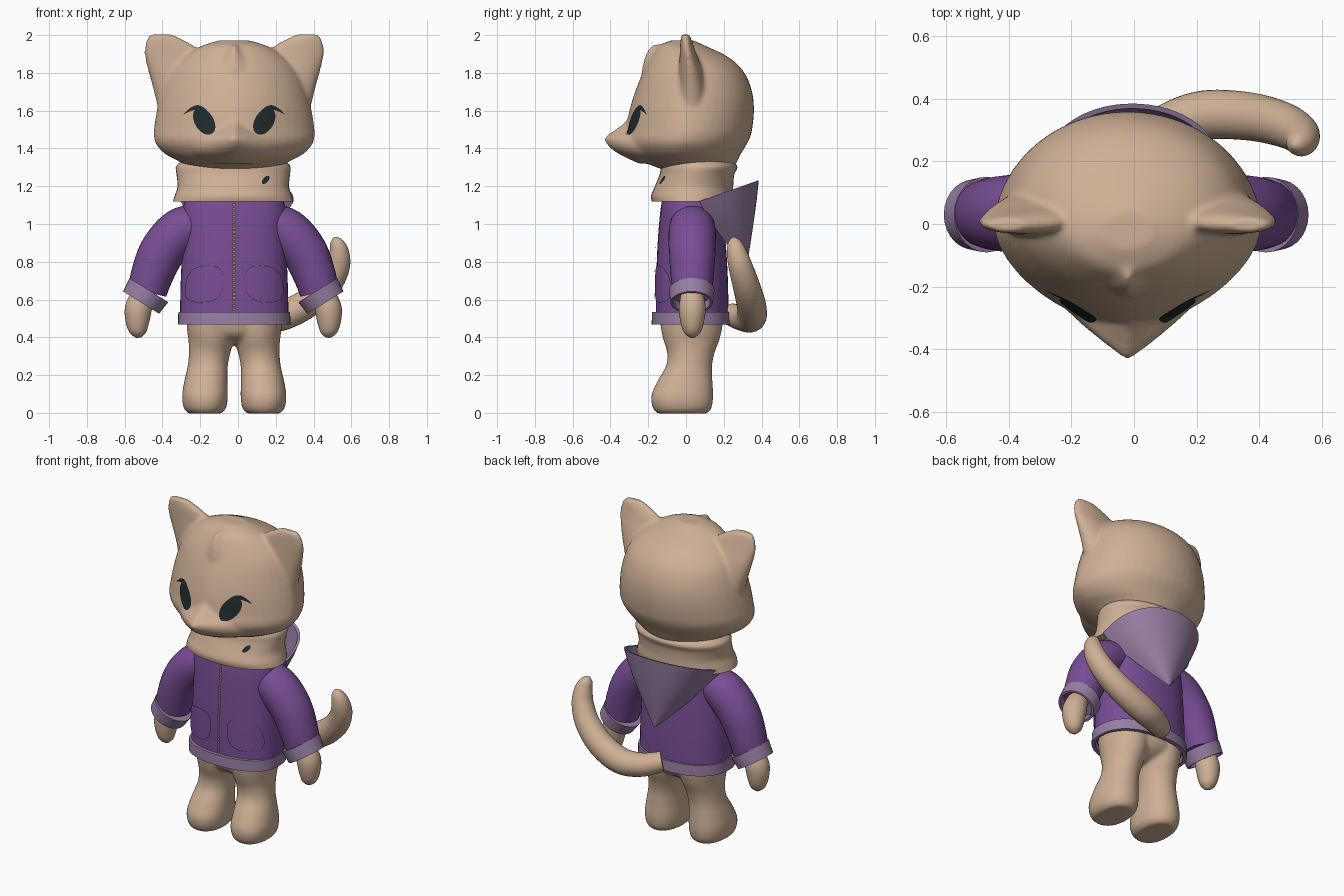
import bpy, bmesh, math
from mathutils import Vector
from mathutils.bvhtree import BVHTree

if "Cube" in bpy.data.objects:
    bpy.data.objects.remove(bpy.data.objects["Cube"], do_unlink=True)

CX = -0.02  # body centre line


def material(name, r, g, b):
    m = bpy.data.materials.new(name)
    m.use_nodes = True
    m.diffuse_color = (r, g, b, 1)
    bsdf = next(n for n in m.node_tree.nodes if n.type == 'BSDF_PRINCIPLED')
    bsdf.inputs["Base Color"].default_value = (r, g, b, 1)
    bsdf.inputs["Roughness"].default_value = 0.8
    return m


FUR = material("tan fur", 0.62, 0.435, 0.305)
PURPLE = material("purple cloth", 0.19, 0.075, 0.30)
TRIM = material("lilac trim", 0.31, 0.21, 0.37)
DARK = material("dark eye", 0.014, 0.023, 0.026)
ZIP = material("zip brass", 0.36, 0.24, 0.15)


def resample(rows, k=4):
    """Catmull-Rom interpolation of number rows."""
    out = []
    for i in range(len(rows) - 1):
        quad = [rows[max(i - 1, 0)], rows[i], rows[i + 1], rows[min(i + 2, len(rows) - 1)]]
        for j in range(k):
            t = j / k
            out.append([0.5 * (2 * b + (c - a) * t + (2 * a - 5 * b + 4 * c - d) * t * t
                               + (3 * b - a - 3 * c + d) * t ** 3) for a, b, c, d in zip(*quad)])
    return out + [list(rows[-1])]


def skin(bm, rings):
    """Bridge closed rings of points and cap the ends; returns the side faces row by row."""
    vs = [[bm.verts.new(p) for p in ring] for ring in rings]
    n = len(vs[0])
    rows = [[bm.faces.new((a[i], a[(i + 1) % n], b[(i + 1) % n], b[i])) for i in range(n)]
            for a, b in zip(vs, vs[1:])]
    bm.faces.new(vs[0][::-1])
    bm.faces.new(vs[-1])
    return rows


def oval(z, cx, rx, yf, yb, p, n=48):
    """Horizontal ring; p shapes the front half (low is pointed)."""
    ym, pts = yf + 0.47 * (yb - yf), []
    for i in range(n):
        c, s = math.cos(math.tau * i / n), math.sin(math.tau * i / n)
        e = 2 / p if s < 0 else 2 / max(p, 2)
        x = math.copysign(abs(c) ** e, c) * rx
        y = abs(s) ** e * ((yf if s < 0 else yb) - ym)
        pts.append((CX + cx + x, ym + y, z))
    return pts


def loft(bm, rows, k=4):
    skin(bm, [oval(*r) for r in (resample(rows, k) if k else rows)])


def disc(centre, axis, r, squash=1.0, n=28):
    side = axis.cross(Vector((0, 1, 0))).normalized()
    up = side.cross(axis).normalized() * squash
    return [centre + side * r * math.cos(math.tau * i / n) + up * r * math.sin(math.tau * i / n)
            for i in range(n)]


def tube(bm, rows, squash=1.0):
    """Round tube through rows of x, y, z, radius."""
    rows = resample(rows, 6)
    pts = [Vector(r[:3]) for r in rows]
    last = len(pts) - 1
    skin(bm, [disc(p, (pts[min(i + 1, last)] - pts[max(i - 1, 0)]).normalized(), rows[i][3], squash)
              for i, p in enumerate(pts)])


def finish(name, bm, *mats, voxel=0, recalc=True, angle=40):
    if recalc:
        bmesh.ops.recalc_face_normals(bm, faces=bm.faces[:])
    me = bpy.data.meshes.new(name)
    bm.to_mesh(me)
    bm.free()
    ob = bpy.data.objects.new(name, me)
    bpy.context.scene.collection.objects.link(ob)
    if voxel:  # fuse overlapping volumes into one soft skin
        mod = ob.modifiers.new("fuse", 'REMESH')
        mod.mode, mod.voxel_size = 'VOXEL', voxel
        mod = ob.modifiers.new("soften", 'SMOOTH')
        mod.factor, mod.iterations = 0.5, 8
        dg = bpy.context.evaluated_depsgraph_get()
        ob.data = me = bpy.data.meshes.new_from_object(ob.evaluated_get(dg))
        ob.modifiers.clear()
    me.materials.clear()
    for m in mats:
        me.materials.append(m)
    for poly in me.polygons:
        poly.use_smooth = True
    if not voxel:
        me.set_sharp_from_angle(angle=math.radians(angle))
    return ob


def patch(name, target, shape, mat, lift=0.005, nu=28, nv=8):
    """Thin plate laid on the front of target; shape(u, v) gives x, z."""
    tree = BVHTree.FromObject(target, bpy.context.evaluated_depsgraph_get())
    bm, grid = bmesh.new(), []
    for j in range(nv + 1):
        row = []
        for i in range(nu + 1):
            x, z = shape(i / nu, j / nv)
            hit, nor, _, _ = tree.ray_cast(Vector((x, -2, z)), Vector((0, 1, 0)))
            row.append(bm.verts.new(hit + nor * lift if hit else (x, 0, z)))
        grid.append(row)
    for a, b in zip(grid, grid[1:]):
        for i in range(nu):
            bm.faces.new((a[i], a[i + 1], b[i + 1], b[i]))
    bmesh.ops.remove_doubles(bm, verts=bm.verts[:], dist=0.0002)
    bmesh.ops.recalc_face_normals(bm, faces=bm.faces[:])
    if sum(f.normal.y * f.calc_area() for f in bm.faces) > 0:
        bmesh.ops.reverse_faces(bm, faces=bm.faces[:])
    return finish(name, bm, mat, recalc=False)


# Head: skull, snout, forehead tuft and thin wide ears
bm = bmesh.new()
loft(bm, [(1.28, 0, .21, -.10, .24, 2), (1.33, 0, .29, -.23, .27, 1.8), (1.37, 0, .365, -.29, .29, 1.7),
          (1.42, 0, .412, -.325, .32, 1.65), (1.46, 0, .425, -.33, .34, 1.65), (1.50, 0, .425, -.32, .35, 1.65),
          (1.6, 0, .41, -.30, .36, 1.7), (1.7, 0, .385, -.27, .35, 1.75), (1.8, 0, .345, -.23, .31, 1.8),
          (1.88, 0, .275, -.19, .23, 1.8), (1.94, 0, .18, -.15, .11, 1.8), (1.972, 0, .08, -.08, .04, 2)])
loft(bm, [(1.32, 0, .16, -.25, 0, 1.6), (1.37, 0, .23, -.355, 0, 1.4), (1.415, 0, .24, -.415, 0, 1.2),
          (1.455, 0, .22, -.434, 0, 1.1), (1.49, 0, .17, -.39, 0, 1.15), (1.53, 0, .09, -.335, 0, 1.4),
          (1.57, 0, .04, -.30, 0, 1.6)])
loft(bm, [(1.74, 0, .16, -.24, 0, 1.6), (1.81, 0, .15, -.234, 0, 1.5), (1.87, 0, .11, -.222, 0, 1.4),
          (1.92, 0, .06, -.203, 0, 1.3), (1.95, 0, .025, -.175, 0, 1.5)])
for s in (1, -1):
    loft(bm, [(1.62, s * .275, .13, -.05, .12, 2), (1.72, s * .285, .145, -.042, .11, 2),
              (1.82, s * .305, .153, -.037, .085, 2), (1.9, s * .323, .153, -.033, .055, 2),
              (1.95, s * .347, .125, -.031, .038, 2), (1.982, s * .372, .09, -.028, .027, 2),
              (2.003, s * .385, .06, -.024, .018, 2)])
head = finish("head", bm, FUR, voxel=0.011)

# Neck ruff
bm = bmesh.new()
loft(bm, [(1.118, -.005, .32, -.18, .24, 2.1), (1.15, -.005, .31, -.185, .25, 2.1),
          (1.2, -.005, .295, -.165, .25, 2.1), (1.26, -.005, .30, -.14, .255, 2.1),
          (1.31, -.005, .30, -.13, .27, 2.1), (1.36, 0, .24, -.1, .2, 2.1)])
neck = finish("neck", bm, FUR)

# Eyes, lashes and neck mark
for s, side in ((1, "left"), (-1, "right")):
    def eye(u, v, s=s):
        a = math.tau * u
        x, z = .054 * v * math.cos(a), .072 * v * math.sin(a)
        return CX + s * (.157 + x + .32 * z), 1.542 + z

    def lash(u, v, s=s):
        w = .024 * math.sin(math.pi * min(1, u * .85 + .12))
        return CX + s * (.13 + .135 * u), 1.58 + .036 * math.sin(math.pi * u ** .9) + w * (v - .5)
    patch(side + "_eye", head, eye, DARK)
    patch(side + "_lash", head, lash, DARK, nv=2)
patch("neck_mark", neck, lambda u, v: (.145 + .02 * v * math.cos(math.tau * u - .6),
                                       1.232 + .022 * v * math.sin(math.tau * u)), DARK)

# Legs and hips
bm = bmesh.new()
loft(bm, [(.365, 0, .04, -.03, .08, 2), (.40, 0, .15, -.10, .15, 2),
          (.45, 0, .24, -.13, .19, 2.1), (.55, 0, .255, -.145, .2, 2.1)])
for s in (1, -1):
    loft(bm, [(-.004, s * .155, .085, -.15, .11, 2.2), (.025, s * .155, .112, -.175, .135, 2.2),
              (.09, s * .155, .121, -.184, .144, 2.2), (.17, s * .15, .114, -.15, .14, 2.1),
              (.25, s * .14, .106, -.105, .138, 2), (.32, s * .13, .11, -.1, .152, 2),
              (.38, s * .122, .12, -.118, .175, 2), (.44, s * .12, .13, -.132, .19, 2),
              (.52, s * .12, .135, -.14, .2, 2)])
finish("legs", bm, FUR, voxel=0.011)

# Jacket body and hem band
bm = bmesh.new()
loft(bm, [(.50, 0, .288, -.16, .225, 2.3), (.7, 0, .283, -.158, .222, 2.3), (.9, 0, .275, -.15, .21, 2.3),
          (1.05, 0, .275, -.138, .19, 2.3), (1.12, 0, .262, -.128, .17, 2.3)])
jacket = finish("jacket", bm, PURPLE)
bm = bmesh.new()
loft(bm, [(.52, 0, .27, -.15, .21, 2.3), (.467, 0, .278, -.16, .215, 2.3), (.467, 0, .298, -.182, .24, 2.3),
          (.535, 0, .296, -.18, .238, 2.3), (.535, 0, .27, -.15, .21, 2.3)], k=0)
finish("jacket_hem", bm, TRIM)

# Pockets
for s, side in ((1, "left"), (-1, "right")):
    def pocket(u, v, s=s):
        c, z = math.cos(math.tau * u), math.sin(math.tau * u)
        x = .098 * math.copysign(abs(c) ** .75, c) - .018 * z
        return CX + s * (.155 + x * v), .672 + v * (.108 if z > 0 else .088) * math.copysign(abs(z) ** .75, z)
    patch(side + "_pocket", jacket, pocket, PURPLE, lift=0.008)

# Zip teeth
for i in range(28):
    z0 = .54 + i * .0205
    patch("zip_tooth", jacket, lambda u, v: (CX + .016 * (u - .5), z0 + .014 * v), ZIP, .009, 2, 1)

# Sleeves, cuffs and hands
for s, side in ((1, "left"), (-1, "right")):
    def arm(rows, s=s):
        return [(CX - .005 + s * x, .033, z, r) for x, z, r in rows]
    bm = bmesh.new()
    tube(bm, arm([(.17, 1.0, .11), (.28, .962, .122), (.375, .855, .121), (.43, .73, .112), (.455, .64, .103)]), 1.02)
    finish(side + "_sleeve", bm, PURPLE)
    bm = bmesh.new()
    a, b = Vector((CX - .005 + s * .447, .03, .65)), Vector((CX - .005 + s * .488, .03, .584))
    axis = (b - a).normalized()
    skin(bm, [disc(c, axis, r) for c, r in ((a, .1), (a, .121), (b, .112), (b, .098), (a.lerp(b, .4), .096))])
    finish(side + "_cuff", bm, TRIM)
    bm = bmesh.new()
    tube(bm, arm([(.475, .63, .06), (.502, .555, .071), (.507, .48, .062), (.503, .425, .043), (.50, .398, .012)]))
    finish(side + "_hand", bm, FUR, angle=80)

# Hood hanging down the back: outer cone, then lining
bm = bmesh.new()


def hood_ring(t, shrink):
    tip, ring = Vector((CX + .02, .32, .765)), []
    for i in range(33):
        a = math.pi * i / 32
        y = .07 + .315 * shrink * abs(math.sin(a)) ** .7
        rim = Vector((CX + .015 + .3 * shrink * math.cos(a), y, 1.12 + (y - .07) * .355))
        p = rim.lerp(tip, t ** 1.2)
        p.z = rim.z + (tip.z - rim.z) * t
        ring.append(p)
    return ring


steps = (.985, .96, .92, .8, .6, .4, .2, 0)
rows = skin(bm, [hood_ring(t, 1) for t in steps] + [hood_ring(t, .95) for t in (0, .3, .6, .8)])
for row in rows[len(steps) - 1:]:
    for f in row:
        f.material_index = 1
finish("hood", bm, TRIM, PURPLE)

# Tail curling up on the left
bm = bmesh.new()
tube(bm, [(0, .24, .52, .06), (.1, .31, .50, .07), (.22, .348, .51, .078), (.36, .345, .575, .077),
          (.47, .32, .67, .072), (.527, .29, .77, .064), (.535, .268, .85, .053), (.52, .255, .905, .034),
          (.51, .25, .928, .008)])
finish("tail", bm, FUR, angle=80)
